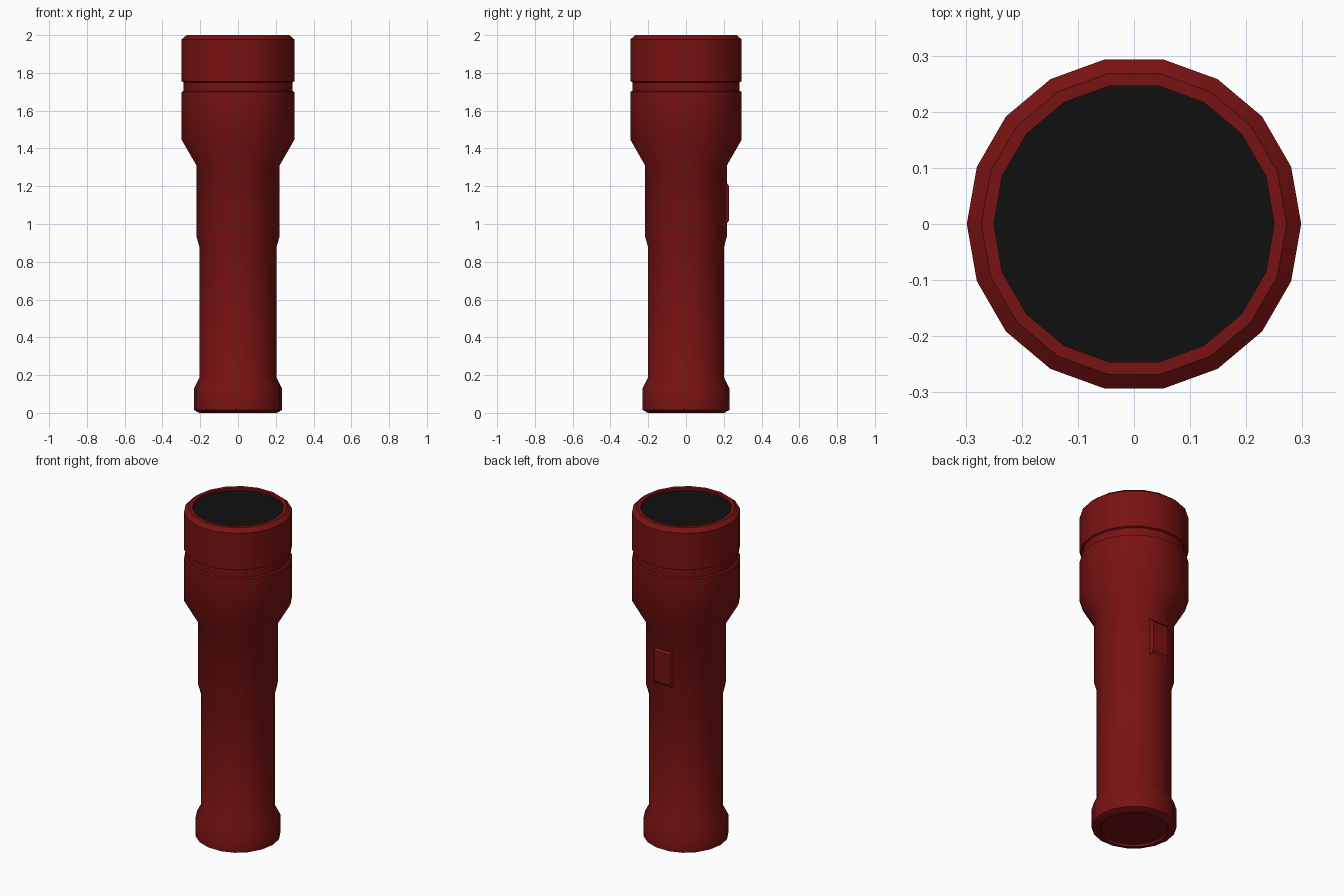
import bpy, bmesh, math

if "Cube" in bpy.data.objects:
    bpy.data.objects.remove(bpy.data.objects["Cube"])

SIDES = 18


def material(name, rgb):
    mat = bpy.data.materials.new(name)
    mat.diffuse_color = (*rgb, 1)
    mat.use_nodes = True
    mat.node_tree.nodes["Principled BSDF"].inputs["Base Color"].default_value = mat.diffuse_color
    return mat


def finish(name, bm, mat):
    bmesh.ops.recalc_face_normals(bm, faces=bm.faces)
    mesh = bpy.data.meshes.new(name)
    bm.to_mesh(mesh)
    bm.free()
    mesh.materials.append(mat)
    obj = bpy.data.objects.new(name, mesh)
    bpy.context.collection.objects.link(obj)
    bpy.ops.object.select_all(action='DESELECT')
    obj.select_set(True)
    bpy.context.view_layer.objects.active = obj
    bpy.ops.object.shade_smooth_by_angle(angle=math.radians(35))
    return obj


def lathe(name, profile, mat, cap_start=False, cap_end=False):
    """Turn (radius, z) points around the z axis."""
    bm = bmesh.new()
    rings = []
    for r, z in profile:
        rings.append([bm.verts.new((r * math.cos(math.tau * i / SIDES),
                                    r * math.sin(math.tau * i / SIDES), z))
                      for i in range(SIDES)])
    for a, b in zip(rings, rings[1:]):
        for i in range(SIDES):
            j = (i + 1) % SIDES
            bm.faces.new((a[i], a[j], b[j], b[i]))
    if cap_start:
        bm.faces.new(rings[0][::-1])
    if cap_end:
        bm.faces.new(rings[-1])
    return finish(name, bm, mat)


red = material("dark_red", (0.19, 0.006, 0.006))
black = material("black", (0.005, 0.005, 0.005))

# Body: tail cap, handle, collar, flared head, groove and lens rim
lathe("flashlight_body", [
    (0.183, 0.012), (0.187, 0.0), (0.205, 0.0), (0.233, 0.015),
    (0.233, 0.13), (0.205, 0.185), (0.205, 0.88), (0.22, 0.935),
    (0.22, 1.31), (0.298, 1.445), (0.298, 1.70), (0.288, 1.705),
    (0.288, 1.75), (0.298, 1.755), (0.298, 1.978), (0.272, 2.0),
    (0.25, 2.0), (0.25, 1.985)], red, cap_start=True)

# Lens: black disc set just inside the rim
lathe("lens", [(0.25, 1.985)], black, cap_end=True)

# Switch: chamfered pad on the back of the collar
bm = bmesh.new()
loops = []
for hx, hz, y in ((0.062, 0.12, 0.205), (0.052, 0.092, 0.228)):
    loops.append([bm.verts.new((sx * hx, y, 1.11 + sz * hz))
                  for sx, sz in ((-1, -1), (1, -1), (1, 1), (-1, 1))])
base, top = loops
for i in range(4):
    j = (i + 1) % 4
    bm.faces.new((base[i], base[j], top[j], top[i]))
bm.faces.new(base[::-1])
bm.faces.new(top)
finish("switch_button", bm, red)
